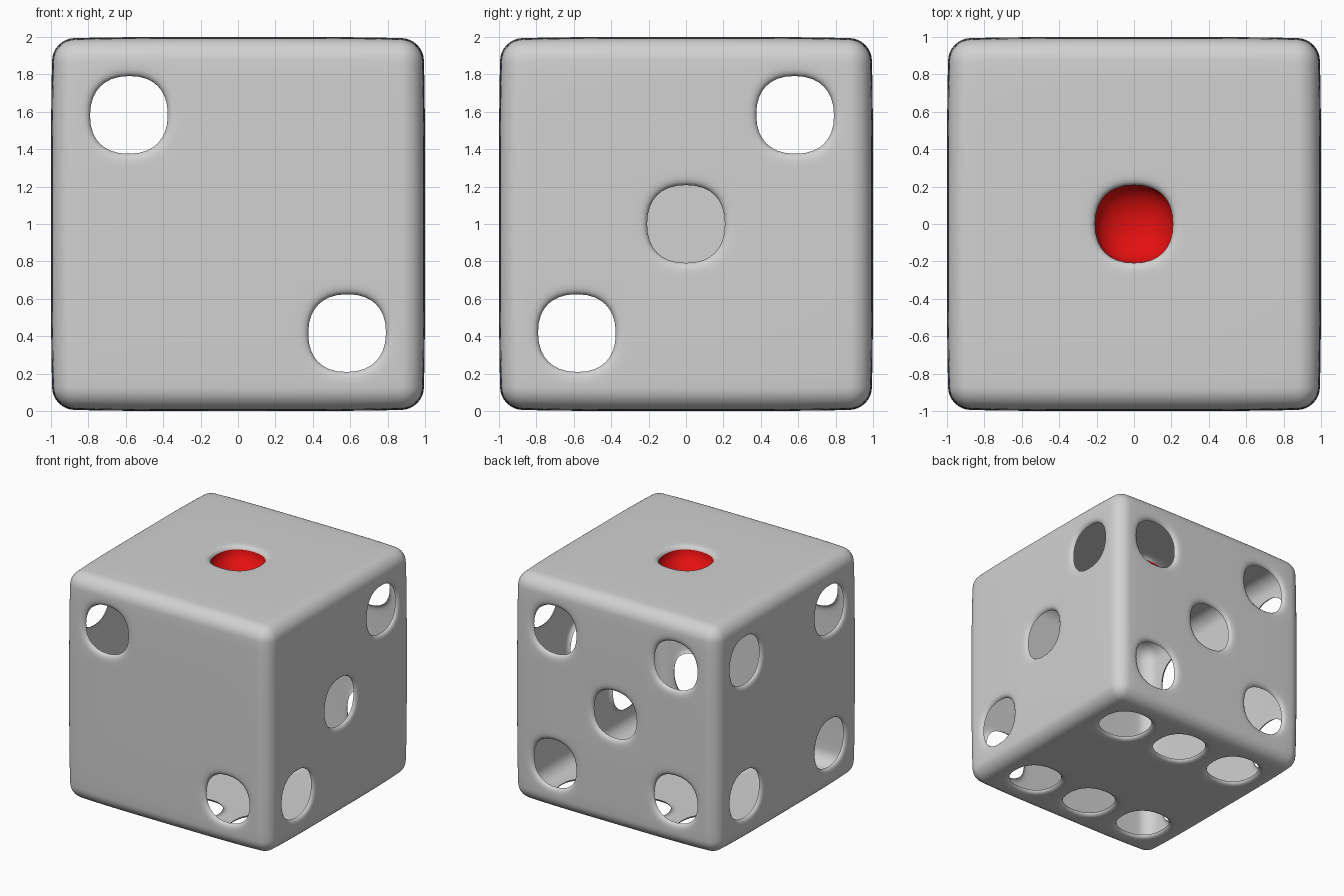
import bpy, bmesh, math
from mathutils import Vector

default = bpy.data.objects.get("Cube")
if default:
    bpy.data.objects.remove(default, do_unlink=True)

ROUND = 0.115             # edge rounding radius
FLAT = 1 - ROUND          # half width of the flat 3 x 3 pip area
CELL = FLAT * 2 / 3       # pip spacing
DIV = 8                   # grid steps across a pip cell
EDGE = 5                  # grid steps across half a rounded edge
PIP_R = 0.21
LIP = [(0.27, 0.0), (0.245, 0.002), (0.228, 0.007), (0.216, 0.016), (PIP_R, 0.03)]


def material(name, rgb, rough):
    m = bpy.data.materials.new(name)
    m.use_nodes = True
    m.diffuse_color = (*rgb, 1)
    bsdf = m.node_tree.nodes["Principled BSDF"]
    bsdf.inputs["Base Color"].default_value = (*rgb, 1)
    bsdf.inputs["Roughness"].default_value = rough
    return m


def finish(name, bm, mat):
    bmesh.ops.remove_doubles(bm, verts=bm.verts, dist=1e-4)
    mesh = bpy.data.meshes.new(name)
    bm.to_mesh(mesh)
    bm.free()
    mesh.materials.append(mat)
    mesh.polygons.foreach_set("use_smooth", [True] * len(mesh.polygons))
    obj = bpy.data.objects.new(name, mesh)
    bpy.context.collection.objects.link(obj)
    return obj


def rounded(p):
    """Move a point of the sharp cube onto the rounded, slightly bulging cube."""
    inner = Vector([max(-FLAT, min(FLAT, c)) for c in p])
    q = inner + (p - inner).normalized() * ROUND
    f = [c ** 4 for c in q]
    q = Vector([c * (1 - 0.01 * (sum(f) - f[i])) for i, c in enumerate(q)])
    return q + Vector((0, 0, 1))


def pip_ring(radius, n=2.3):
    """Slightly squared circle, in the order of square_ring."""
    pts = []
    for x, y in square_ring():
        d = math.hypot(x, y)
        c, s = x / d, y / d
        k = radius / (abs(c) ** n + abs(s) ** n) ** (1 / n)
        pts.append((c * k, s * k))
    return pts


def square_ring():
    """Border points of one pip cell, counter-clockwise."""
    h, step = CELL / 2, CELL / DIV
    side = [(-h + i * step, -h) for i in range(DIV)]
    pts = []
    for _ in range(4):
        pts += side
        side = [(-y, x) for x, y in side]
    return pts


def bridge(bm, rings):
    for outer, inner in zip(rings, rings[1:]):
        n = len(outer)
        for i in range(n):
            j = (i + 1) % n
            bm.faces.new((outer[i], outer[j], inner[j], inner[i]))


# Grid lines across one side: rounded edge, three cells, rounded edge
border = [FLAT + ROUND * i / EDGE for i in range(1, EDGE + 1)]
LINES = ([-b for b in reversed(border)]
         + [-FLAT + CELL * i / DIV for i in range(3 * DIV + 1)] + border)


def add_side(bm, u_axis, v_axis, pips):
    U, V = Vector(u_axis), Vector(v_axis)
    N = U.cross(V)

    def vert(u, v, depth=0.0):
        return bm.verts.new(rounded(U * u + V * v + N) - N * depth)

    # flat skin, leaving the pip cells open
    grid = [[vert(u, v) for v in LINES] for u in LINES]
    for i in range(len(LINES) - 1):
        for j in range(len(LINES) - 1):
            if ((i - EDGE) // DIV - 1, (j - EDGE) // DIV - 1) not in pips:
                bm.faces.new((grid[i][j], grid[i + 1][j],
                              grid[i + 1][j + 1], grid[i][j + 1]))
    # round holes with a soft inward lip
    for a, b in pips:
        cu, cv = a * CELL, b * CELL
        rings = [[vert(cu + x, cv + y) for x, y in square_ring()]]
        for r, depth in LIP:
            rings.append([vert(cu + x, cv + y, depth) for x, y in pip_ring(r)])
        bridge(bm, rings)


# Hollow die shell: each side with its pip holes
corners = [(a, b) for a in (-1, 1) for b in (-1, 1)]
sides = [
    ((1, 0, 0), (0, 0, 1), [(-1, 1), (1, -1)]),             # front, two
    ((0, 1, 0), (0, 0, 1), [(-1, -1), (0, 0), (1, 1)]),     # +x side, three
    ((-1, 0, 0), (0, 0, 1), corners + [(0, 0)]),            # back, five
    ((0, -1, 0), (0, 0, 1), corners),                       # -x side, four
    ((1, 0, 0), (0, 1, 0), [(0, 0)]),                       # top, one
    ((1, 0, 0), (0, -1, 0), corners + [(0, 1), (0, -1)]),   # bottom, six
]
shell = bmesh.new()
for u_axis, v_axis, pips in sides:
    add_side(shell, u_axis, v_axis, pips)
finish("die_shell", shell, material("light grey", (0.64, 0.64, 0.64), 0.5))

# Red bowl closing the single pip on top
bowl = bmesh.new()
rings = []
STEPS = 10
for k in range(STEPS):
    t = math.pi / 2 * k / STEPS
    z = 2 - LIP[-1][1] - 0.15 * math.sin(t)
    rings.append([bowl.verts.new((x, y, z)) for x, y in pip_ring(PIP_R * math.cos(t))])
bridge(bowl, rings)
bowl.faces.new(rings[-1])
finish("red_pip_bowl", bowl, material("red", (0.78, 0.005, 0.005), 0.5))
